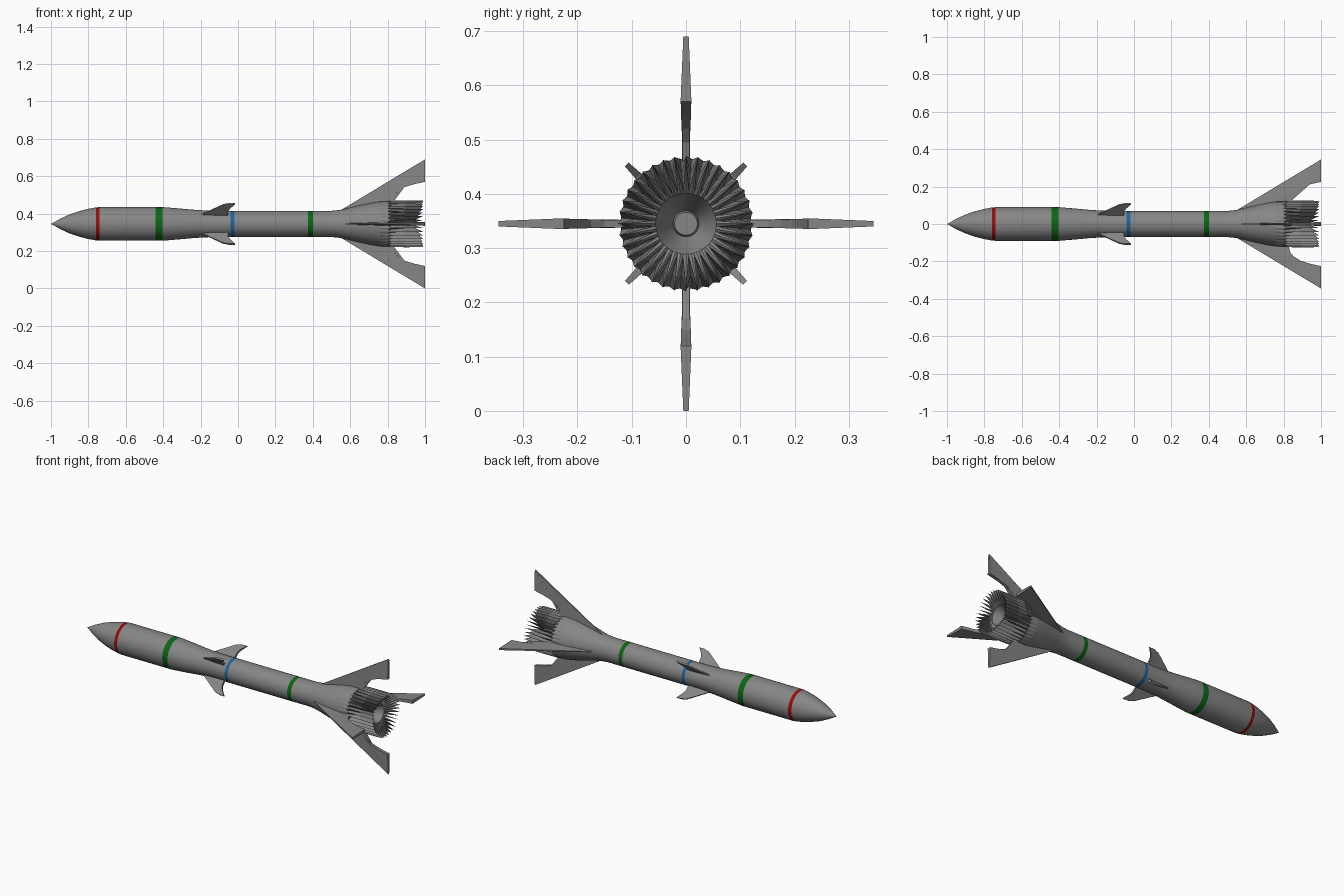
import bpy, bmesh, math
from mathutils import Vector

if "Cube" in bpy.data.objects:
    bpy.data.objects.remove(bpy.data.objects["Cube"])

AXIS_Z = 0.345
LOBES = 36
SEG = LOBES * 2


def material(name, rgb):
    m = bpy.data.materials.new(name)
    m.diffuse_color = (*rgb, 1)
    m.use_nodes = True
    m.node_tree.nodes["Principled BSDF"].inputs["Base Color"].default_value = m.diffuse_color
    return m


GREY = material("body grey", (0.24, 0.24, 0.24))
RED = material("band red", (0.30, 0.004, 0.004))
GREEN = material("band green", (0.004, 0.13, 0.008))
BLUE = material("band blue", (0.015, 0.13, 0.33))


def finish(bm, name, mats, smooth=None):
    bmesh.ops.recalc_face_normals(bm, faces=bm.faces)
    me = bpy.data.meshes.new(name)
    bm.to_mesh(me)
    bm.free()
    ob = bpy.data.objects.new(name, me)
    bpy.context.collection.objects.link(ob)
    ob.location.z = AXIS_Z
    for m in mats:
        me.materials.append(m)
    if smooth:
        bpy.ops.object.select_all(action='DESELECT')
        bpy.context.view_layer.objects.active = ob
        ob.select_set(True)
        bpy.ops.object.shade_smooth_by_angle(angle=math.radians(smooth))
    return ob


def ring(bm, even, odd=None):
    """Ring around the x axis; odd vertices may use another (x, radius)."""
    vs = []
    for i in range(SEG):
        x, r = odd if odd and i % 2 else even
        a = math.tau * i / SEG
        vs.append(bm.verts.new((x, r * math.cos(a), r * math.sin(a))))
    return vs


def bridge(bm, a, b):
    return [bm.faces.new((a[i], a[(i + 1) % SEG], b[(i + 1) % SEG], b[i]))
            for i in range(SEG)]


# Body: lathe with coloured bands, flaring into the tail
profile = [(-0.985, 0.008), (-0.95, 0.028), (-0.90, 0.051), (-0.85, 0.068),
           (-0.80, 0.081), (-0.76, 0.088), (-0.74, 0.09), (-0.44, 0.09),
           (-0.405, 0.09), (-0.33, 0.084), (-0.24, 0.076), (-0.18, 0.072),
           (-0.12, 0.07), (-0.04, 0.07), (-0.02, 0.07), (0.375, 0.07),
           (0.40, 0.07), (0.50, 0.07), (0.54, 0.074), (0.58, 0.082),
           (0.65, 0.099), (0.71, 0.112), (0.76, 0.12)]
bands = {-0.76: 1, -0.44: 2, -0.04: 3, 0.375: 2}
bm = bmesh.new()
nose = bm.verts.new((-1, 0, 0))
prev = ring(bm, profile[0])
for i in range(SEG):
    bm.faces.new((nose, prev[i], prev[(i + 1) % SEG]))
for p, q in zip(profile, profile[1:]):
    cur = ring(bm, q)
    for f in bridge(bm, prev, cur):
        f.material_index = bands.get(p[0], 0)
    prev = cur
finish(bm, "body", [GREY, RED, GREEN, BLUE], 30)

# Lobed nozzle: crests run straight back, valleys fall inwards, funnel inside
bm = bmesh.new()
stations = [((0.76, 0.12), (0.76, 0.12)), ((0.82, 0.124), (0.80, 0.119)),
            ((0.90, 0.125), (0.87, 0.096)), ((0.99, 0.124), (0.93, 0.062)),
            ((0.93, 0.056), None), ((0.86, 0.024), None), ((0.87, 0.021), None)]
prev = None
for even, odd in stations:
    cur = ring(bm, even, odd)
    if prev:
        bridge(bm, prev, cur)
    prev = cur
bm.faces.new(prev)
finish(bm, "lobed_nozzle", [GREY])


def fin(name, outline, angle):
    """Plate from (x, radius, half thickness) points, turned about the axis."""
    bm = bmesh.new()
    out = Vector((0, math.cos(angle), math.sin(angle)))
    side = Vector((0, -math.sin(angle), math.cos(angle)))
    faces = []
    for s in (-1, 1):
        vs = [bm.verts.new(Vector((x, 0, 0)) + out * r + side * s * t)
              for x, r, t in outline]
        faces.append(vs)
    a, b = faces
    n = len(a)
    for i in range(n):
        bm.faces.new((a[i], a[(i + 1) % n], b[(i + 1) % n], b[i]))
    caps = [bm.faces.new(a), bm.faces.new(b[::-1])]
    bmesh.ops.triangulate(bm, faces=caps)
    finish(bm, name, [GREY])


# Tail fins: swept, with a scooped trailing edge
tail = [(0.53, 0.062, 0.002), (1.0, 0.345, 0.005), (1.0, 0.225, 0.010),
        (0.94, 0.212, 0.009), (0.89, 0.196, 0.009), (0.855, 0.175, 0.008),
        (0.835, 0.15, 0.007), (0.825, 0.11, 0.007), (0.70, 0.10, 0.007)]
# Small steering fins, turned 45 degrees
canard = [(-0.20, 0.068, 0.003), (-0.08, 0.145, 0.004), (-0.05, 0.153, 0.005),
          (-0.015, 0.154, 0.005), (-0.04, 0.125, 0.007), (-0.052, 0.105, 0.007),
          (-0.055, 0.062, 0.007)]
for k in range(4):
    fin(f"tail_fin_{k + 1}", tail, k * math.pi / 2)
    fin(f"steering_fin_{k + 1}", canard, k * math.pi / 2 + math.pi / 4)
